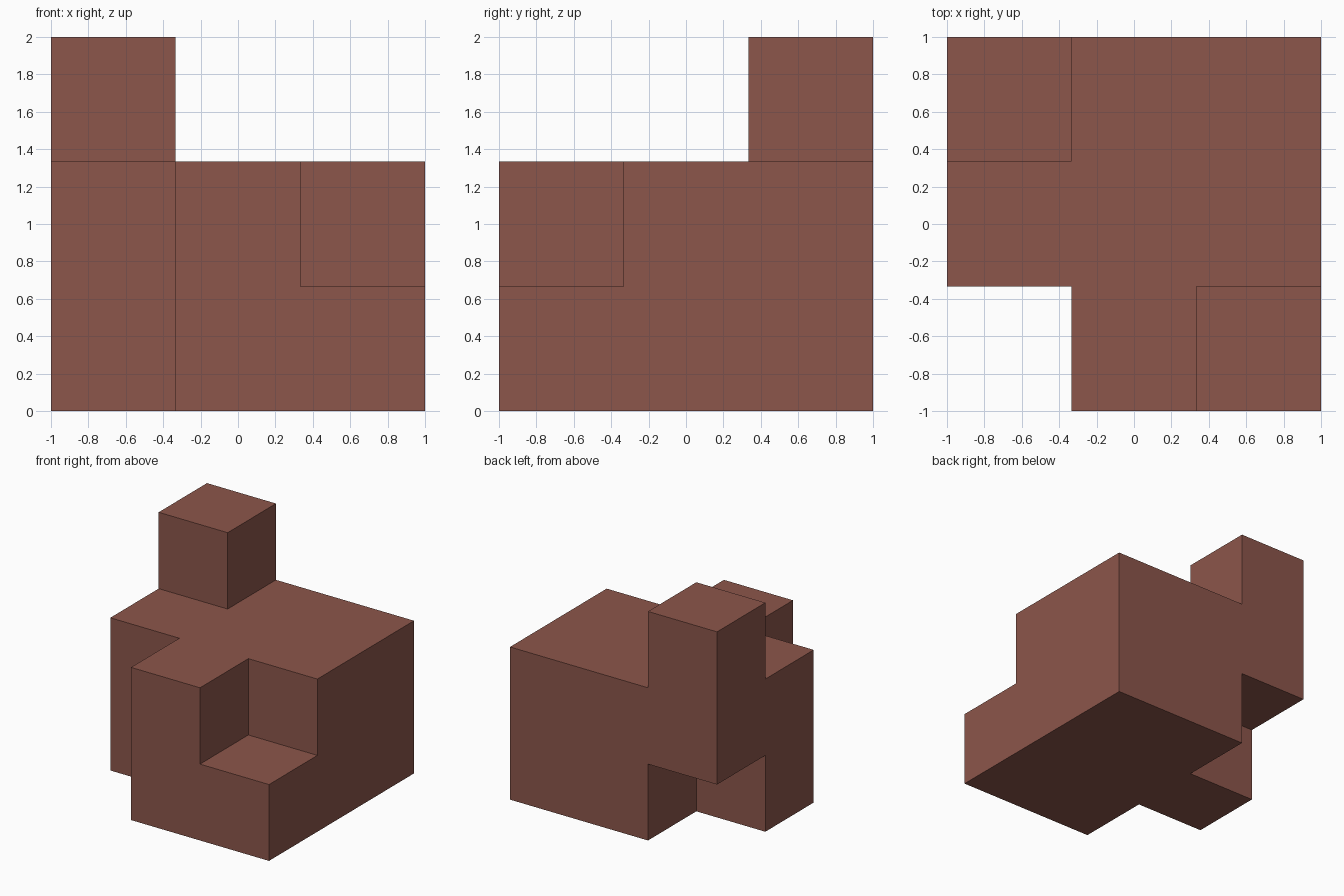
import bpy, bmesh
from math import pi
from mathutils import Vector

cube = bpy.data.objects.get("Cube")
if cube:
    bpy.data.objects.remove(cube, do_unlink=True)

# Warm brown for the whole piece
brown = bpy.data.materials.new("brown")
brown.use_nodes = True
colour = (0.262, 0.093, 0.070, 1)
brown.diffuse_color = colour
brown.node_tree.nodes["Principled BSDF"].inputs["Base Color"].default_value = colour

# Cells of the three-by-three-by-three grid, indexed -1, 0, 1 in x and y
cells = {(x, y, z) for x in (-1, 0, 1) for y in (-1, 0, 1) for z in (0, 1)}
cells -= {(-1, -1, 0), (-1, -1, 1)}   # open front corner column
cells -= {(1, -1, 1)}                 # notch in the upper front corner
cells -= {(-1, 1, 0)}                 # notch under the tower
cells |= {(-1, 1, 2)}                 # tower

SIZE = 2 / 3


def add_exposed_faces(bm, cell):
    """Add the sides of a cell that touch no other cell."""
    centre = Vector(cell) + Vector((0, 0, 0.5))
    for axis in range(3):
        for sign in (-1, 1):
            n = Vector((0, 0, 0))
            n[axis] = sign
            if tuple(int(c) for c in Vector(cell) + n) in cells:
                continue
            u = Vector((n.y, n.z, n.x))
            v = n.cross(u)
            corners = ((-1, -1), (1, -1), (1, 1), (-1, 1))
            bm.faces.new([bm.verts.new((centre + (n + a * u + b * v) / 2) * SIZE)
                          for a, b in corners])


# One closed shell with clean flat sides
bm = bmesh.new()
for cell in sorted(cells):
    add_exposed_faces(bm, cell)
bmesh.ops.remove_doubles(bm, verts=bm.verts[:], dist=0.001)
bmesh.ops.dissolve_limit(bm, angle_limit=pi / 180, verts=bm.verts[:], edges=bm.edges[:])
bmesh.ops.recalc_face_normals(bm, faces=bm.faces[:])

mesh = bpy.data.meshes.new("puzzle_block")
bm.to_mesh(mesh)
bm.free()
mesh.materials.append(brown)
block = bpy.data.objects.new("puzzle_block", mesh)
bpy.context.scene.collection.objects.link(block)
